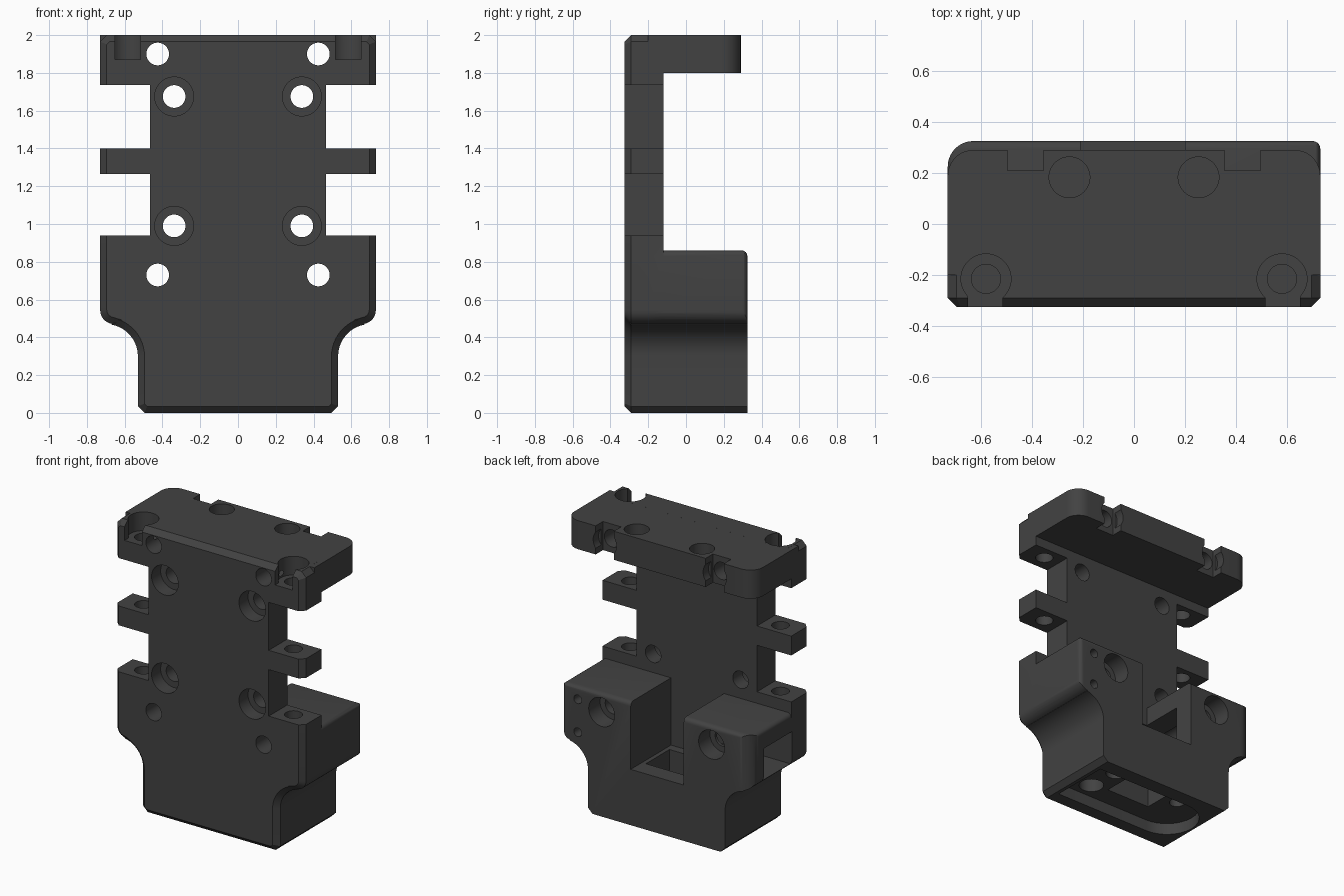
import bpy, bmesh, math

if "Cube" in bpy.data.objects:
    bpy.data.objects.remove(bpy.data.objects["Cube"])

mat = bpy.data.materials.new("dark_grey")
mat.diffuse_color = (0.055, 0.055, 0.055, 1)
mat.use_nodes = True
mat.node_tree.nodes["Principled BSDF"].inputs["Base Color"].default_value = mat.diffuse_color


def prism(name, pts, axis, lo, hi, bevel=None, width=0.03, segs=1):
    """Extrude a closed outline along an axis, optionally bevelling chosen edges."""
    put = {"x": lambda a, b, t: (t, a, b),
           "y": lambda a, b, t: (a, t, b),
           "z": lambda a, b, t: (a, b, t)}[axis]
    bm = bmesh.new()
    v0 = [bm.verts.new(put(a, b, lo)) for a, b in pts]
    v1 = [bm.verts.new(put(a, b, hi)) for a, b in pts]
    bm.faces.new(v0)
    bm.faces.new(v1)
    n = len(pts)
    for i in range(n):
        j = (i + 1) % n
        bm.faces.new((v0[i], v0[j], v1[j], v1[i]))
    bmesh.ops.recalc_face_normals(bm, faces=bm.faces)
    if bevel:
        edges = [e for e in bm.edges if bevel(e.verts[0].co, e.verts[1].co)]
        bmesh.ops.bevel(bm, geom=edges, offset=width, segments=segs,
                        profile=0.5, affect='EDGES')
    me = bpy.data.meshes.new(name)
    bm.to_mesh(me)
    bm.free()
    ob = bpy.data.objects.new(name, me)
    bpy.context.collection.objects.link(ob)
    return ob


def arc(cx, cy, r, a0, a1, n):
    return [(cx + r * math.cos(math.radians(a0 + (a1 - a0) * i / n)),
             cy + r * math.sin(math.radians(a0 + (a1 - a0) * i / n)))
            for i in range(n + 1)]


def cyl(axis, a, b, r, lo, hi):
    return prism("cutter", arc(a, b, r, 0, 352.5, 47), axis, lo, hi)


def box(x0, x1, y0, y1, z0, z1):
    return prism("cutter", [(x0, y0), (x1, y0), (x1, y1), (x0, y1)], "z", z0, z1)


def corner(sx, x, y, r, z0, z1):
    """Cutter that rounds a vertical back corner."""
    o = 0.05
    a = [(x + sx * (u - r), y + v - r) for u, v in arc(0, 0, r, 0, 90, 10)]
    pts = [(x + sx * o, y - r)] + a + [(x - sx * r, y + o), (x + sx * o, y + o)]
    return prism("cutter", pts, "z", z0, z1)


def apply(ob, other, op):
    m = ob.modifiers.new("bool", 'BOOLEAN')
    m.operation = op
    m.solver = 'EXACT'
    m.object = other
    bpy.context.view_layer.objects.active = ob
    bpy.ops.object.modifier_apply(modifier=m.name)
    bpy.data.objects.remove(other)


def mirrored(half):
    return half + [(-x, z) for x, z in reversed(half)]


# shared flank: narrow foot, concave sweep, rounded shoulder
flank = ([(0.495, 0), (0.53, 0.035)]
         + arc(0.70, 0.30, 0.17, 180, 100, 12)
         + arc(0.655, 0.545, 0.075, -80, 0, 6))

# front plate with side tabs
plate_half = flank + [(0.73, 0.94), (0.465, 0.94), (0.465, 1.265), (0.73, 1.265),
                      (0.73, 1.40), (0.465, 1.40), (0.465, 1.735), (0.73, 1.735),
                      (0.73, 1.965), (0.695, 2.0)]


def front_rim(p, q):
    if max(p.y, q.y) > -0.32:
        return False
    return (min(abs(p.x), abs(q.x)) > 0.69 or max(p.z, q.z) < 0.93
            or min(p.z, q.z) > 1.96)


carriage = prism("carriage_body", mirrored(plate_half), "y", -0.325, -0.12,
                 front_rim, 0.035)

# lower block with rounded top rim
block = prism("lower_block", mirrored(flank + [(0.73, 0.86)]), "y", -0.2, 0.325,
              lambda p, q: min(p.z, q.z) > 0.85 and max(p.y, q.y) > 0.3
              and (min(p.y, q.y) > 0.3 or abs(p.x) > 0.7), 0.03, 4)
apply(block, corner(-1, -0.73, 0.325, 0.1, 0.3, 1), 'DIFFERENCE')
apply(block, corner(1, 0.73, 0.325, 0.03, 0.3, 1), 'DIFFERENCE')

# top shelf
shelf = prism("top_shelf", [(-0.73, -0.2), (0.73, -0.2)]
              + arc(0.63, 0.19, 0.1, 0, 90, 10)
              + arc(-0.63, 0.19, 0.1, 90, 180, 10), "z", 1.80, 1.9999)

apply(carriage, block, 'UNION')
apply(carriage, shelf, 'UNION')

cuts = [
    # notch between the rear towers, side duct and central shaft
    box(-0.21, 0.20, -0.12, 0.5, 0.39, 1.0),
    box(-0.9, -0.15, -0.13, 0.18, 0.50, 0.73),
    box(-0.17, 0.17, -0.06, 0.2, -0.1, 0.5),
    # underside pocket with one round end
    prism("cutter", [(0.47, -0.2), (0.47, 0.22)]
          + arc(-0.27, 0.01, 0.21, 90, 270, 16), "z", -0.1, 0.08),
    cyl("z", 0.29, -0.085, 0.08, -0.1, 0.3),
    cyl("z", 0.265, 0.14, 0.07, -0.1, 0.3),
    cyl("z", -0.28, 0.1, 0.05, -0.1, 0.3),
    # small screw holes on one tower
    cyl("y", 0.61, 0.77, 0.03, 0.15, 0.5),
    cyl("y", 0.61, 0.54, 0.03, 0.15, 0.5),
]
for s in (-1, 1):
    x0, x1 = sorted((s * 0.515, s * 0.65))
    n0, n1 = sorted((s * 0.355, s * 0.495))
    cuts += [
        # long bolt holes through block and shelf
        cyl("y", s * 0.425, 0.73, 0.06, -0.5, 0.5),
        cyl("y", s * 0.425, 0.73, 0.1, 0.2, 0.5),
        cyl("y", s * 0.425, 1.90, 0.06, -0.5, 0.5),
        cyl("y", s * 0.425, 1.90, 0.09, 0.23, 0.5),
        box(n0, n1, 0.21, 0.5, 1.7, 2.1),
        # blind magnet holes on the shelf
        cyl("z", s * 0.253, 0.183, 0.08, 1.9, 2.1),
        # rod holes through the tabs, with open counterbores
        cyl("z", s * 0.58, -0.215, 0.057, 0.6, 2.1),
        cyl("z", s * 0.58, -0.215, 0.098, 1.87, 2.1),
        box(x0, x1, -0.5, -0.215, 1.87, 2.1),
    ]
    for z in (0.99, 1.675):
        # counterbored plate holes
        cuts += [cyl("y", s * 0.338, z, 0.06, -0.5, 0.0),
                 cyl("y", s * 0.338, z, 0.103, -0.5, -0.225)]

for c in cuts:
    apply(carriage, c, 'DIFFERENCE')

carriage.data.materials.clear()
carriage.data.materials.append(mat)
for p in carriage.data.polygons:
    p.material_index = 0
bpy.ops.object.select_all(action='DESELECT')
carriage.select_set(True)
bpy.context.view_layer.objects.active = carriage
bpy.ops.object.shade_smooth_by_angle(angle=math.radians(30))
